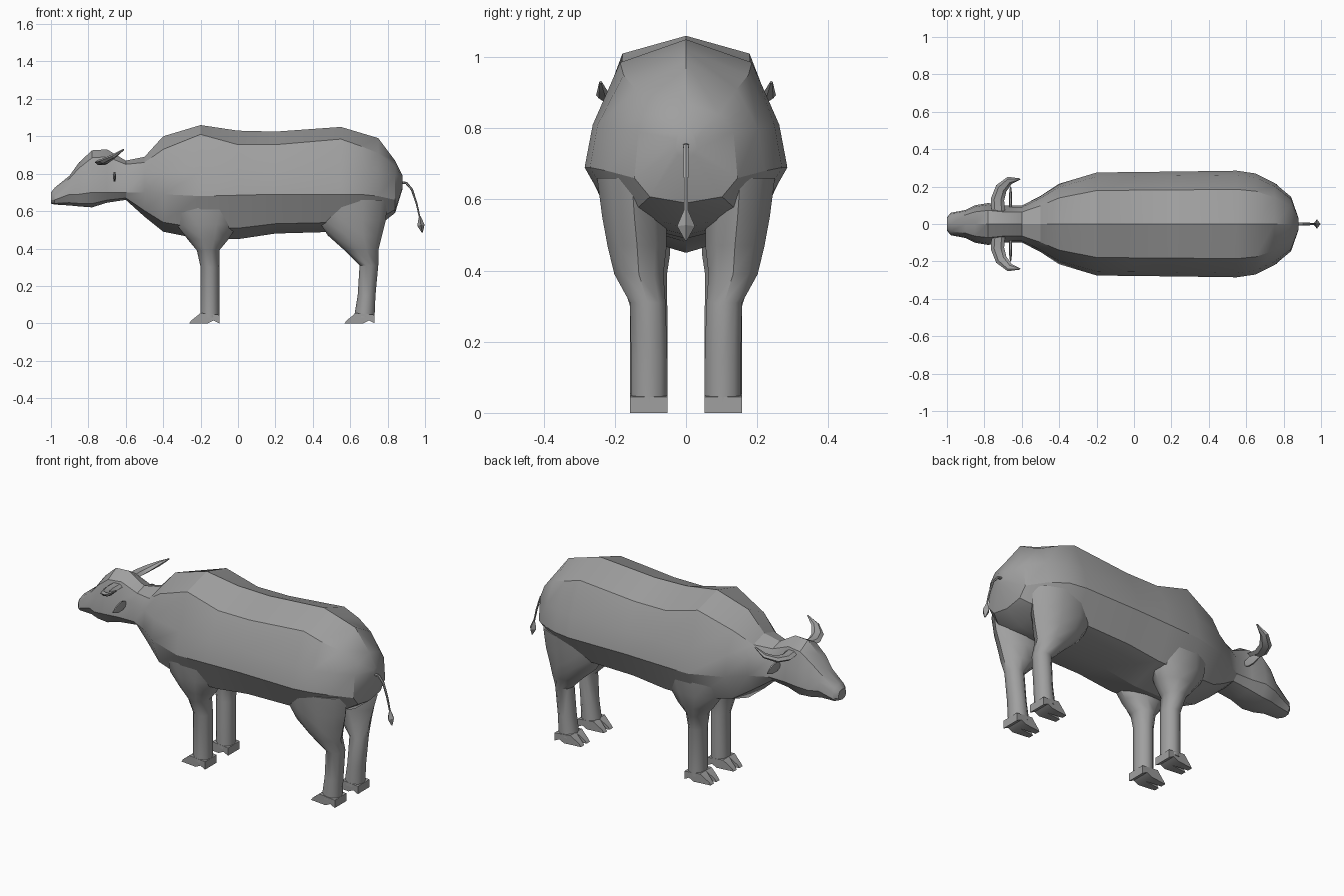
import bpy
import bmesh
import math
from mathutils import Vector

default_cube = bpy.data.objects.get("Cube")
if default_cube:
    bpy.data.objects.remove(default_cube, do_unlink=True)

hide_grey = bpy.data.materials.new("hide grey")
hide_grey.use_nodes = True
colour = (0.35, 0.35, 0.35, 1)
hide_grey.diffuse_color = colour
hide_grey.node_tree.nodes["Principled BSDF"].inputs["Base Color"].default_value = colour


def finish(bm, name, mirrored=False, angle=30):
    """Turn a bmesh into a named, shaded object, mirrored across the spine if asked."""
    bmesh.ops.recalc_face_normals(bm, faces=bm.faces)
    mesh = bpy.data.meshes.new(name)
    bm.to_mesh(mesh)
    bm.free()
    mesh.materials.append(hide_grey)
    obj = bpy.data.objects.new(name, mesh)
    bpy.context.collection.objects.link(obj)
    bpy.ops.object.select_all(action='DESELECT')
    obj.select_set(True)
    bpy.context.view_layer.objects.active = obj
    bpy.ops.object.shade_smooth_by_angle(angle=math.radians(angle))
    if mirrored:
        mirror = obj.modifiers.new("both sides", 'MIRROR')
        mirror.use_axis = (False, True, False)
        mirror.use_mirror_merge = False
    return obj


def add_loft(bm, rings):
    """Skin a list of equal-length closed rings and cap both ends."""
    loops = [[bm.verts.new(point) for point in ring] for ring in rings]
    for a, b in zip(loops, loops[1:]):
        for i in range(len(a)):
            j = (i + 1) % len(a)
            bm.faces.new((a[i], a[j], b[j], b[i]))
    bm.faces.new(loops[0][::-1])
    bm.faces.new(loops[-1])


def loft(name, rings, **options):
    bm = bmesh.new()
    add_loft(bm, rings)
    return finish(bm, name, **options)


def body_ring(x, top, shoulder, flank, widest, belly, width):
    """Cross-section: ridge, shoulder, flank, widest line, underside and belly keel."""
    under = widest + (belly - widest) * 0.75
    half = [(width * 0.65, shoulder), (width * 0.92, flank),
            (width, widest), (width * 0.7, under)]
    left = [(x, y, z) for y, z in half]
    right = [(x, -y, z) for y, z in reversed(half)]
    return [(x, 0, top)] + left + [(x, 0, belly)] + right


def leg_ring(z, x0, x1, y0, y1, sides=10):
    """Rounded horizontal section filling the given bounds."""
    ring = []
    for i in range(sides):
        t = math.tau * i / sides
        ring.append(((x0 + x1) / 2 + math.cos(t) * (x1 - x0) / 2,
                     (y0 + y1) / 2 + math.sin(t) * (y1 - y0) / 2, z))
    return ring


def tube_rings(path, sides):
    """Elliptical rings along a path of (point, side radius, upright radius)."""
    points = [Vector(entry[0]) for entry in path]
    rings = []
    for i, (_, wide, tall) in enumerate(path):
        along = points[min(i + 1, len(path) - 1)] - points[max(i - 1, 0)]
        along.normalize()
        helper = Vector((0, 1, 0)) if abs(along.y) < 0.1 else Vector((0, 0, 1))
        side = along.cross(helper).normalized()
        up = side.cross(along)
        rings.append([points[i] + side * math.cos(math.tau * k / sides) * wide
                      + up * math.sin(math.tau * k / sides) * tall
                      for k in range(sides)])
    return rings


# Head, neck and trunk: x, ridge, shoulder, flank, widest, belly, half width
stations = [
    (-1, .70, .695, .68, .66, .64, .035),
    (-.98, .725, .715, .69, .66, .635, .06),
    (-.9, .79, .775, .74, .69, .63, .075),
    (-.85, .86, .83, .76, .69, .625, .1),
    (-.78, .925, .885, .78, .7, .62, .112),
    (-.7, .93, .89, .79, .7, .645, .1),
    (-.6, .87, .85, .8, .7, .66, .098),
    (-.5, .89, .86, .81, .7, .57, .15),
    (-.4, 1, .93, .81, .69, .49, .215),
    (-.2, 1.06, 1.01, .81, .68, .45, .275),
    (0, 1.03, .955, .81, .685, .45, .278),
    (.2, 1.025, .955, .81, .69, .48, .28),
    (.55, 1.05, .985, .81, .69, .49, .285),
    (.65, 1.02, .95, .81, .69, .5, .27),
    (.75, .99, .91, .8, .68, .52, .22),
    (.84, .87, .84, .79, .66, .59, .145),
    (.88, .79, .785, .77, .74, .72, .03),
]
loft("body", [body_ring(*row) for row in stations])

# Legs: height, then front, back, inner and outer bounds
front_leg = [
    (.03, -.2, -.1, .05, .16),
    (.3, -.2, -.1, .05, .16),
    (.39, -.22, -.1, .05, .19),
    (.45, -.27, -.05, .04, .215),
    (.53, -.33, 0, .04, .235),
    (.64, -.34, .04, .05, .25),
]
back_leg = [
    (.03, .62, .73, .05, .157),
    (.15, .64, .735, .05, .157),
    (.31, .65, .75, .055, .16),
    (.39, .57, .75, .06, .205),
    (.47, .48, .77, .05, .225),
    (.55, .43, .79, .05, .24),
    (.66, .42, .8, .05, .255),
]
loft("front_legs", [leg_ring(*row) for row in front_leg], mirrored=True, angle=40)
loft("back_legs", [leg_ring(*row) for row in back_leg], mirrored=True, angle=40)


# Cloven hooves: two tapered toes under each leg
def hooves(name, heel):
    profile = [(-.16, 0), (-.15, .015), (-.1, .055), (0, .045), (0, 0), (-.03, .015), (-.06, 0)]
    bm = bmesh.new()
    for centre in (.079, .131):
        rings = []
        for side in (-1, 1):
            rings.append([(heel + x, centre + side * (.027 if x > -.12 else .015), z)
                          for x, z in profile])
        add_loft(bm, rings)
    finish(bm, name, mirrored=True)


hooves("front_hooves", -.1)
hooves("back_hooves", .73)

# Horns sweep out, back and up
horn = [
    ((-.725, .06, .865), .036, .014),
    ((-.73, .13, .86), .036, .016),
    ((-.71, .19, .868), .032, .015),
    ((-.665, .233, .893), .022, .012),
    ((-.61, .24, .93), .004, .004),
]
loft("horns", tube_rings(horn, 6), mirrored=True)

# Leaf-shaped ears below the horns
ear = [
    ((-.66, .08, .785), .008, .012),
    ((-.66, .12, .783), .009, .03),
    ((-.66, .16, .78), .008, .026),
    ((-.66, .2, .775), .003, .004),
]
loft("ears", tube_rings(ear, 6), mirrored=True)

# Tail with a diamond tuft
tail = [
    ((.86, 0, .753), .007, .009),
    ((.9, 0, .75), .007, .009),
    ((.93, 0, .715), .006, .008),
    ((.955, 0, .64), .005, .007),
    ((.972, 0, .565), .004, .006),
]
tuft = [
    ((.972, 0, .57), .005, .006),
    ((.978, 0, .525), .02, .025),
    ((.985, 0, .485), .003, .003),
]
loft("tail", tube_rings(tail, 6))
loft("tail_tuft", tube_rings(tuft, 4))
